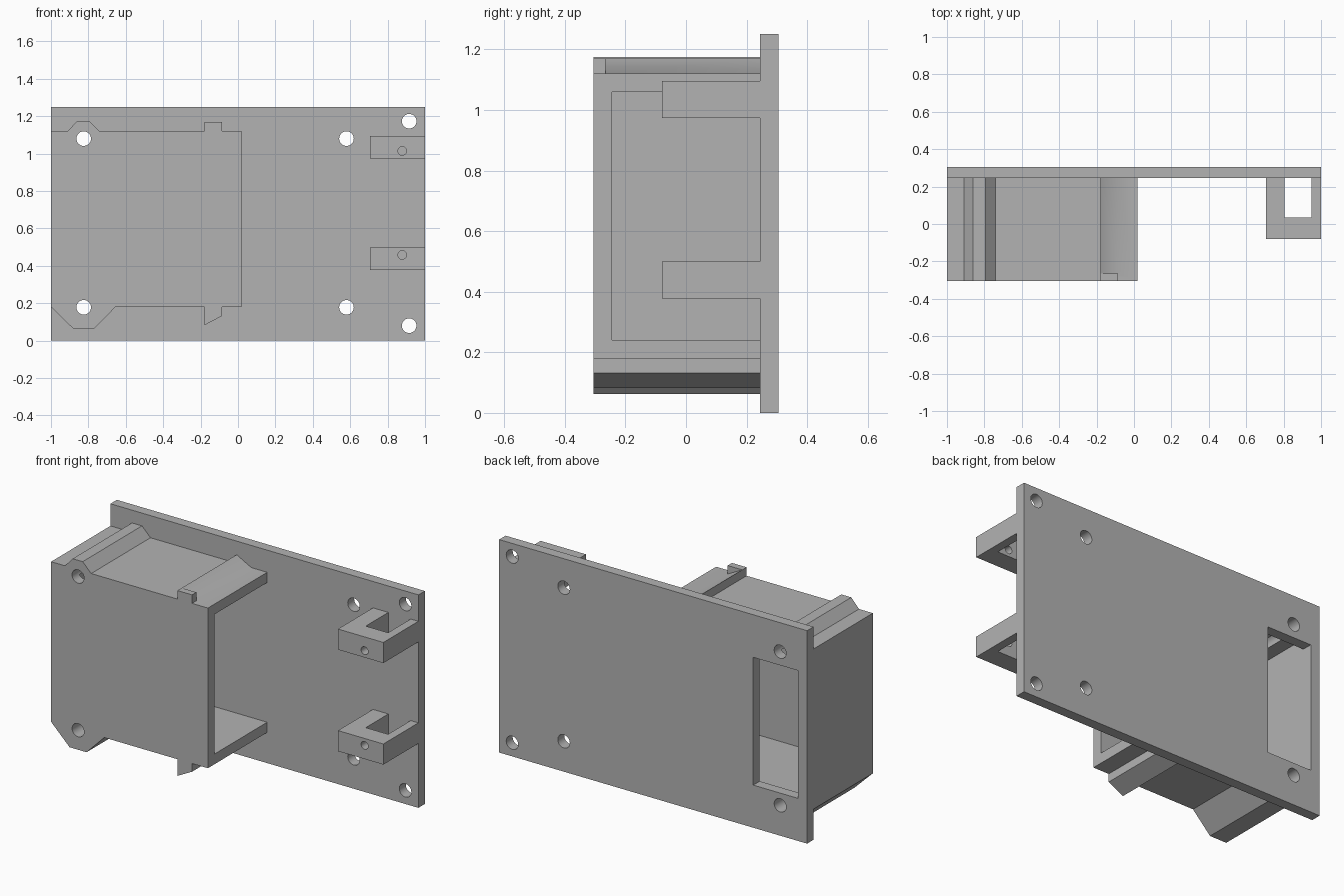
import bpy
import bmesh
import math
from mathutils import Matrix, Vector

if "Cube" in bpy.data.objects:
    bpy.data.objects.remove(bpy.data.objects["Cube"], do_unlink=True)

grey = bpy.data.materials.new("plain grey")
grey.use_nodes = True
grey.diffuse_color = (0.45, 0.45, 0.45, 1)
grey.node_tree.nodes["Principled BSDF"].inputs["Base Color"].default_value = grey.diffuse_color


def make_object(name, bm):
    bmesh.ops.recalc_face_normals(bm, faces=bm.faces)
    mesh = bpy.data.meshes.new(name)
    bm.to_mesh(mesh)
    bm.free()
    mesh.materials.append(grey)
    obj = bpy.data.objects.new(name, mesh)
    bpy.context.collection.objects.link(obj)
    return obj


def prism(name, outline, low, high, axis):
    """Extrude a flat outline between two values along the y or z axis."""
    bm = bmesh.new()
    verts = [bm.verts.new((a, low, b) if axis == "y" else (a, b, low)) for a, b in outline]
    face = bm.faces.new(verts)
    ext = bmesh.ops.extrude_face_region(bm, geom=[face])["geom"]
    depth = high - low
    shift = Vector((0, depth, 0) if axis == "y" else (0, 0, depth))
    moved = [v for v in ext if isinstance(v, bmesh.types.BMVert)]
    bmesh.ops.translate(bm, verts=moved, vec=shift)
    return make_object(name, bm)


def box(name, x0, x1, y0, y1, z0, z1):
    return prism(name, [(x0, z0), (x1, z0), (x1, z1), (x0, z1)], y0, y1, "y")


def drill(x, z, radius, y0, y1):
    """Round cutter lying along y."""
    bm = bmesh.new()
    turn = Matrix.Translation((x, (y0 + y1) / 2, z)) @ Matrix.Rotation(math.pi / 2, 4, "X")
    bmesh.ops.create_cone(bm, cap_ends=True, segments=32, radius1=radius,
                          radius2=radius, depth=y1 - y0, matrix=turn)
    return make_object("drill", bm)


def combine(obj, tool, operation="DIFFERENCE"):
    tool.hide_render = True
    mod = obj.modifiers.new("combine", "BOOLEAN")
    mod.object = tool
    mod.operation = operation
    mod.solver = "EXACT"
    bpy.context.view_layer.objects.active = obj
    bpy.ops.object.modifier_apply(modifier=mod.name)
    bpy.data.objects.remove(tool, do_unlink=True)


def finish(obj):
    bpy.ops.object.select_all(action="DESELECT")
    obj.select_set(True)
    bpy.context.view_layer.objects.active = obj
    bpy.ops.object.shade_smooth_by_angle(angle=math.radians(31))


FRONT, BACK, REAR = -0.305, 0.245, 0.305
HOLE = 0.039

# Back plate with screw holes and a tall window
plate = box("back_plate", -1, 1, BACK, REAR, 0, 1.25)
for x, low, high in [(-0.825, 0.178, 1.08), (0.58, 0.178, 1.08), (0.915, 0.08, 1.173)]:
    for z in (low, high):
        combine(plate, drill(x, z, HOLE, 0.1, 0.5))
combine(plate, box("window_cutter", -0.94, -0.65, 0.1, 0.5, 0.25, 1.0))
finish(plate)

# Housing outline with bosses and sloped catches, extruded front to back
outline = [
    (-1, 0.18), (-0.88, 0.063), (-0.77, 0.063), (-0.655, 0.18),
    (-0.18, 0.18), (-0.18, 0.082), (-0.085, 0.132), (-0.085, 0.18),
    (0.018, 0.18), (0.018, 1.12),
    (-0.085, 1.12), (-0.18, 1.17), (-0.18, 1.12),
    (-0.74, 1.12), (-0.795, 1.175), (-0.86, 1.175), (-0.91, 1.12), (-1, 1.12),
]
housing = prism("housing", outline, FRONT, BACK, "y")
combine(housing, box("catch_stop", -0.18, -0.085, FRONT, -0.265, 1.1, 1.17), "UNION")

# Hollow interior, open on the side and against the plate
combine(housing, box("cavity_cutter", -0.94, 0.2, -0.245, 0.4, 0.24, 1.06))
for z in (0.178, 1.08):
    combine(housing, drill(-0.825, z, HOLE, -0.5, 0.4))
finish(housing)

# Two U-shaped clips, each with a small hole in its front bar
clip_outline = [
    (0.705, BACK), (0.705, -0.08), (1, -0.08), (1, BACK),
    (0.95, BACK), (0.95, 0.035), (0.805, 0.035), (0.805, BACK),
]
for name, z, hole_z in [("lower_clip", 0.378, 0.458), ("upper_clip", 0.974, 1.014)]:
    clip = prism(name, clip_outline, z, z + 0.121, "z")
    combine(clip, drill(0.878, hole_z, 0.023, -0.2, 0.1))
    finish(clip)
